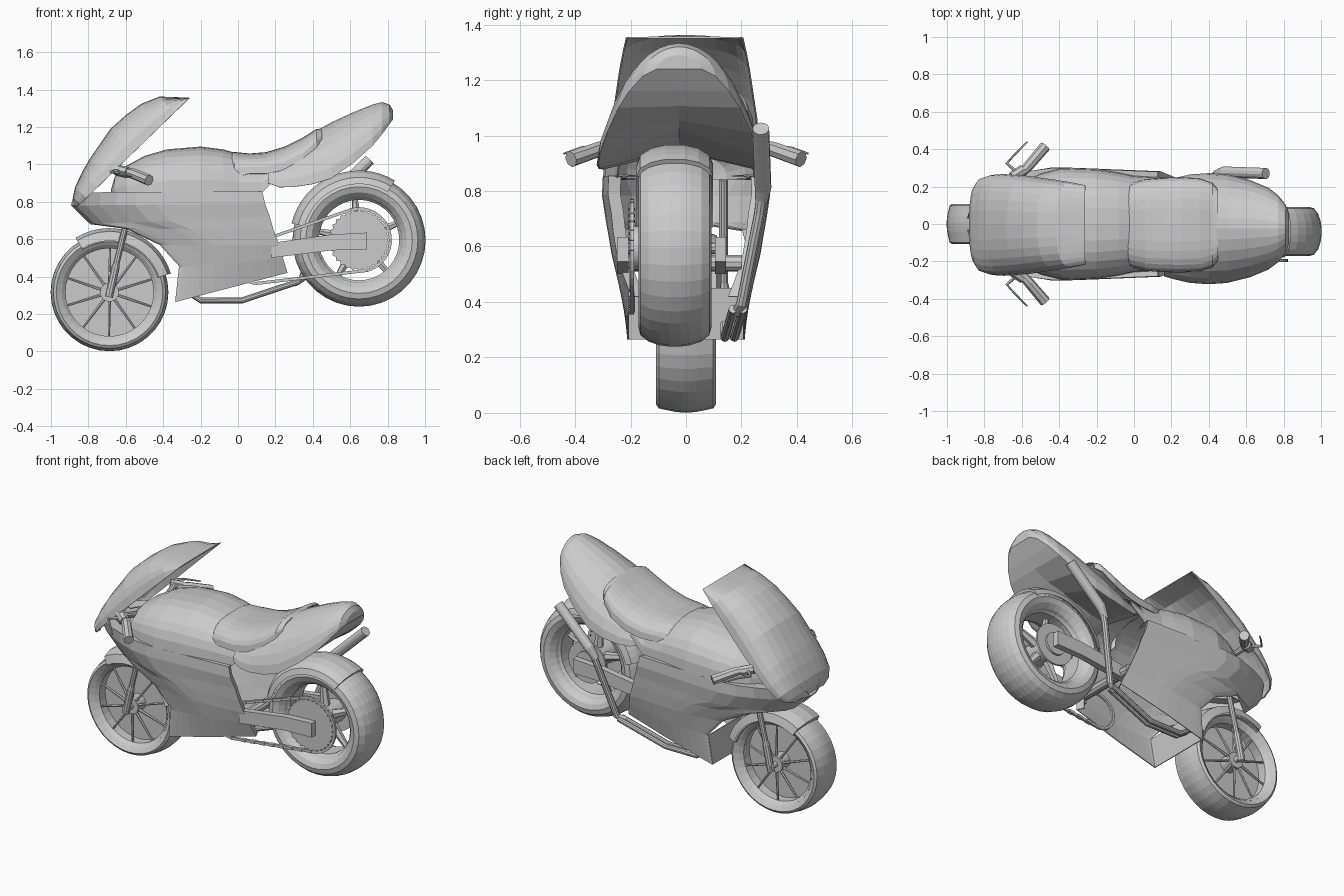
import bpy, bmesh
from math import sin, cos, pi, radians
from mathutils import Vector

if "Cube" in bpy.data.objects:
    bpy.data.objects.remove(bpy.data.objects["Cube"])

grey = bpy.data.materials.new("plain grey")
grey.use_nodes = True
grey.diffuse_color = (0.6, 0.6, 0.6, 1)
grey.node_tree.nodes["Principled BSDF"].inputs["Base Color"].default_value = (0.6, 0.6, 0.6, 1)


def finish(name, bm, thick=0):
    """Turn a bmesh into a named, flat-shaded object."""
    bmesh.ops.recalc_face_normals(bm, faces=bm.faces)
    mesh = bpy.data.meshes.new(name)
    bm.to_mesh(mesh)
    bm.free()
    mesh.materials.append(grey)
    ob = bpy.data.objects.new(name, mesh)
    bpy.context.collection.objects.link(ob)
    if thick:
        mod = ob.modifiers.new("thickness", "SOLIDIFY")
        mod.thickness = thick
        mod.offset = -1


def grid(name, rows, closed=False, caps=False, thick=0):
    """Skin a list of equally long point rows."""
    bm = bmesh.new()
    vs = [[bm.verts.new(p) for p in row] for row in rows]
    n = len(rows[0])
    for a, b in zip(vs, vs[1:]):
        for i in range(n if closed else n - 1):
            j = (i + 1) % n
            bm.faces.new((a[i], a[j], b[j], b[i]))
    if caps:
        bm.faces.new(vs[0])
        bm.faces.new(vs[-1])
    bmesh.ops.remove_doubles(bm, verts=bm.verts, dist=0.0005)
    finish(name, bm, thick)


def arch(w, h, power, steps=14):
    """Half superellipse as (side, height) pairs."""
    pts = []
    for i in range(steps + 1):
        c, s = cos(pi * i / steps), max(0, sin(pi * i / steps))
        pts.append((w * abs(c) ** (2 / power) * (1 if c > 0 else -1), h * s ** (2 / power)))
    return pts


def body(name, stations, power, y0=0):
    rows = [[(x, y0 + y, zb + z) for y, z in arch(w, zt - zb, power)] for x, zb, zt, w in stations]
    grid(name, rows, thick=0.006)


def lathe(name, centre, profile, start=0, end=360, steps=36):
    """Sweep a closed (radius, y) profile about the axle."""
    rows = []
    for i in range(steps + 1):
        a = radians(start + (end - start) * i / steps)
        rows.append([(centre[0] + r * cos(a), centre[1] + y, centre[2] + r * sin(a)) for r, y in profile])
    grid(name, rows, closed=True, caps=end - start < 360)


def disc(name, centre, radius, half):
    lathe(name, centre, [(0, -half), (radius, -half), (radius, half), (0, half)])


def tube(name, points, radii, sides=10):
    """Round bar through points, one radius per point."""
    pts = [Vector(p) for p in points]
    rows = []
    for i, p in enumerate(pts):
        d = (pts[min(i + 1, len(pts) - 1)] - pts[max(i - 1, 0)]).normalized()
        u = d.orthogonal().normalized() if i == 0 else (u - d * u.dot(d)).normalized()
        v = d.cross(u)
        rows.append([p + radii[i] * (u * cos(2 * pi * k / sides) + v * sin(2 * pi * k / sides)) for k in range(sides)])
    grid(name, rows, closed=True, caps=True)


def plate(name, outline, y, half):
    """Extruded (x, z) outline."""
    grid(name, [[(x, y + s, z) for x, z in outline] for s in (-half, half)], closed=True, caps=True)


def mirrored(half):
    """Close a half (radius, y) profile by its mirror image."""
    return half + [(r, -y) for r, y in reversed(half)]


FRONT = (-0.687, 0, 0.316)
REAR = (0.647, -0.04, 0.595)

# Front wheel
lathe("front_tyre", FRONT, mirrored([(0.25, 0.085), (0.285, 0.108), (0.30, 0.098), (0.312, 0.04), (0.315, 0.01)]))
lathe("front_rim", FRONT, mirrored([(0.235, 0.07), (0.255, 0.09)]))
disc("front_web", FRONT, 0.245, 0.012)
disc("front_hub", FRONT, 0.05, 0.09)
disc("front_axle", FRONT, 0.018, 0.15)
for i in range(10):
    a = 2 * pi * i / 10 + 0.3
    for s in (-1, 1):
        tube("front_spoke", [(FRONT[0] + r * cos(a), s * y, FRONT[2] + r * sin(a))
                             for r, y in ((0.03, 0.075), (0.245, 0.065))], [0.009, 0.006], 6)

# Front mudguard and forks
lathe("front_mudguard", FRONT, mirrored([(0.275, 0.125), (0.325, 0.11), (0.343, 0.04)])
      + mirrored([(0.335, -0.04), (0.318, -0.10), (0.27, -0.117)]), 17, 122, 14)
for s in (-1, 1):
    tube("fork", [(-0.69, s * 0.135, 0.29), (-0.655, s * 0.135, 0.45), (-0.65, s * 0.135, 0.47), (-0.56, s * 0.135, 0.84)],
         [0.022, 0.022, 0.017, 0.017])

# Rear wheel
lathe("rear_tyre", REAR, mirrored([(0.222, 0.06), (0.23, 0.092), (0.255, 0.12), (0.285, 0.132), (0.315, 0.124),
                                   (0.338, 0.095), (0.351, 0.055), (0.356, 0.02)]))
lathe("rear_rim", REAR, mirrored([(0.215, 0.06), (0.228, 0.075)]))
disc("rear_hub", REAR, 0.07, 0.12)
disc("brake_disc", (REAR[0], 0.06, REAR[2]), 0.13, 0.006)
for i in range(5):
    a = 2 * pi * i / 5 + pi / 2 + 0.1
    tube("rear_spoke", [(REAR[0] + r * cos(a), REAR[1], REAR[2] + r * sin(a)) for r in (0.05, 0.22)], [0.03, 0.016], 6)
lathe("rear_mudguard", REAR, mirrored([(0.30, 0.138), (0.335, 0.125), (0.36, 0.085), (0.372, 0.035)])
      + mirrored([(0.365, -0.035), (0.353, -0.08), (0.33, -0.117), (0.297, -0.13)]), 59, 166, 16)

# Rear sprocket and chain
CHAIN_Y = -0.195
DRIVE = (0.1, CHAIN_Y, 0.47)
radii = [0.152 + 0.012 * (k % 2) for k in range(60)]
plate("rear_sprocket", [(REAR[0] + r * cos(pi * k / 30), REAR[2] + r * sin(pi * k / 30)) for k, r in enumerate(radii)],
      CHAIN_Y, 0.008)
disc("sprocket_carrier", (REAR[0], -0.17, REAR[2]), 0.08, 0.03)


def around(c, r, deg):
    return Vector((c[0] + r * cos(radians(deg)), CHAIN_Y, c[2] + r * sin(radians(deg))))


loop = [around(REAR, 0.168, a) for a in range(-75, 106, 12)] + [around(DRIVE, 0.107, a) for a in range(105, 286, 18)]
bm = bmesh.new()
for a, b in zip(loop, loop[1:] + loop[:1]):
    count = max(1, round((b - a).length / 0.034))
    d = (b - a).normalized()
    n = Vector((-d.z, 0, d.x))
    step = (b - a).length / count
    for k in range(count):
        mid = a.lerp(b, (k + 0.5) / count)
        half = 0.012 if k % 2 else 0.007
        vs = [bm.verts.new(mid + d * step * 0.5 * i + n * 0.008 * j + Vector((0, half * m, 0)))
              for i in (-1, 1) for j in (-1, 1) for m in (-1, 1)]
        bmesh.ops.convex_hull(bm, input=vs)
finish("chain", bm)

# Swing arm and axles
for y in (-0.228, 0.125):
    plate("swing_arm", [(0.18, 0.5), (0.18, 0.58), (0.5, 0.625), (0.69, 0.635), (0.69, 0.545), (0.5, 0.54)], y, 0.02)
tube("rear_axle", [(REAR[0], -0.235, REAR[2]), (REAR[0], 0.14, REAR[2])], [0.022, 0.022])
tube("swing_pivot", [(0.2, -0.24, 0.54), (0.2, 0.2, 0.54)], [0.03, 0.03])

# Exhaust: two headers, link pipe and silencer
for y in (0.175, 0.14):
    tube("exhaust_header", [(-0.27, y, 0.32), (-0.2, y, 0.272), (0.02, y, 0.272), (0.33, y + 0.03, 0.375)], [0.016] * 4)
tube("exhaust_link", [(0.3, 0.18, 0.365), (0.345, 0.2, 0.39), (0.44, 0.265, 0.72), (0.47, 0.275, 0.8)], [0.02] * 4)
tube("silencer", [(0.44, 0.27, 0.75), (0.48, 0.278, 0.81), (0.705, 0.27, 1.025)], [0.02, 0.03, 0.03], 12)

# Side fairing rows, inner lip first: front x, z, rear x, z, half width, share of the width reached at the front edge
rows = [(-0.8, 0.845, 0.12, 0.85, 0.23, 0.3), (-0.875, 0.85, 0.13, 0.855, 0.3, 0.3),
        (-0.893, 0.78, 0.145, 0.79, 0.303, 0.1),
        (-0.79, 0.68, 0.17, 0.72, 0.29, 0.15), (-0.6, 0.655, 0.19, 0.65, 0.282, 0.72),
        (-0.42, 0.57, 0.22, 0.57, 0.268, 0.85), (-0.31, 0.45, 0.24, 0.5, 0.245, 0.92), (-0.33, 0.265, 0.265, 0.42, 0.212, 1)]
for s in (-1, 1):
    panel = []
    for xf, zf, xr, zr, w, start in rows:
        line = []
        for k in range(11):
            t = (k / 10) ** 1.6
            swell = start + (1 - start) * min(1, t / 0.38) ** 0.5
            line.append((xf + (xr - xf) * t, s * w * swell * (1 - 0.14 * max(0, t - 0.5)), zf + (zr - zf) * t))
        line.append((xr - 0.02, s * (w * 0.93 - 0.045), zr))
        panel.append(line)
    grid("side_fairing", panel, thick=0.006)
# Front wall behind the wheel
grid("fairing_wall", [[(x, s * w, z) for x, z, w in ((-0.33, 0.265, 0.212), (-0.31, 0.45, 0.225))] for s in (-1, 1)],
     thick=0.006)

# Windscreen: arched sections along its straight lower edge (distance, bulge, half width)
screen = []
for u, h, w in ((-0.1, 0.028, 0.14), (-0.075, 0.055, 0.21), (-0.03, 0.085, 0.25), (0.05, 0.115, 0.268),
                (0.13, 0.138, 0.272), (0.32, 0.176, 0.262), (0.43, 0.172, 0.25), (0.53, 0.158, 0.24),
                (0.63, 0.117, 0.228), (0.738, 0.004, 0.212)):
    ox, oz = -0.79 + 0.718 * u, 0.84 + 0.696 * u
    screen.append([(ox - 0.696 * z, y - 0.005, oz + 0.718 * z) for y, z in arch(w, h, 2.4)])
grid("windscreen", screen, thick=0.006)

# Tank, seat and tail
body("tank", [(-0.68, 0.84, 0.86, 0.05), (-0.66, 0.84, 0.93, 0.15), (-0.6, 0.84, 0.99, 0.22), (-0.5, 0.84, 1.045, 0.27),
              (-0.38, 0.84, 1.08, 0.3), (-0.2, 0.84, 1.095, 0.294), (-0.08, 0.84, 1.08, 0.275),
              (0, 0.84, 1.058, 0.258), (0.13, 0.85, 1.03, 0.25), (0.22, 0.94, 1.03, 0.24)], 2.5)
body("seat", [(-0.035, 0.95, 1.06, 0.2), (-0.02, 0.93, 1.066, 0.225), (0.06, 0.95, 1.058, 0.245), (0.15, 0.95, 1.065, 0.252),
              (0.25, 0.97, 1.095, 0.255), (0.35, 1.02, 1.145, 0.25), (0.42, 1.09, 1.19, 0.225), (0.45, 1.12, 1.19, 0.19)],
     2.8, -0.005)
TAIL_Y = -0.025
tail = [(0.16, 0.9, 1.04, 0.255), (0.22, 0.878, 1.065, 0.272), (0.3, 0.88, 1.105, 0.29), (0.4, 0.895, 1.17, 0.297),
        (0.5, 0.925, 1.225, 0.29), (0.62, 1.01, 1.28, 0.26), (0.72, 1.1, 1.32, 0.218),
        (0.77, 1.16, 1.333, 0.18), (0.81, 1.215, 1.32, 0.13), (0.828, 1.24, 1.29, 0.08)]
body("tail", tail, 1.85, TAIL_Y)
# Underside of the tail: flat at the tip, hollowed further forward
underside = []
for x, zb, zt, w in tail:
    hollow = 0.35 * min(1, max(0.03, (0.74 - x) / 0.25))
    underside.append([(x, TAIL_Y - w, zb), (x, TAIL_Y, zb + hollow * (zt - zb)), (x, TAIL_Y + w, zb)])
grid("tail_underside", underside)
grid("tail_tip", [[(0.828, TAIL_Y + y, 1.24 + z) for y, z in arch(0.08, h, 1.85)] for h in (0, 0.05)])

# Handlebars with levers
for s in (-1, 1):
    tube("handlebar", [(-0.6, s * 0.13, 0.94), (-0.62, s * 0.24, 0.965), (-0.6, s * 0.275, 0.96)], [0.018] * 3)
    tube("grip", [(-0.61, s * 0.26, 0.962), (-0.56, s * 0.315, 0.95), (-0.475, s * 0.415, 0.915)], [0.022, 0.028, 0.03], 8)
    tube("lever", [(-0.61, s * 0.26, 0.965), (-0.68, s * 0.325, 0.96), (-0.63, s * 0.38, 0.955), (-0.57, s * 0.44, 0.935)],
         [0.014, 0.008, 0.006, 0.004], 6)
    tube("lever_clamp", [(-0.65, s * 0.25, 0.97), (-0.59, s * 0.29, 0.955)], [0.03, 0.03], 8)
